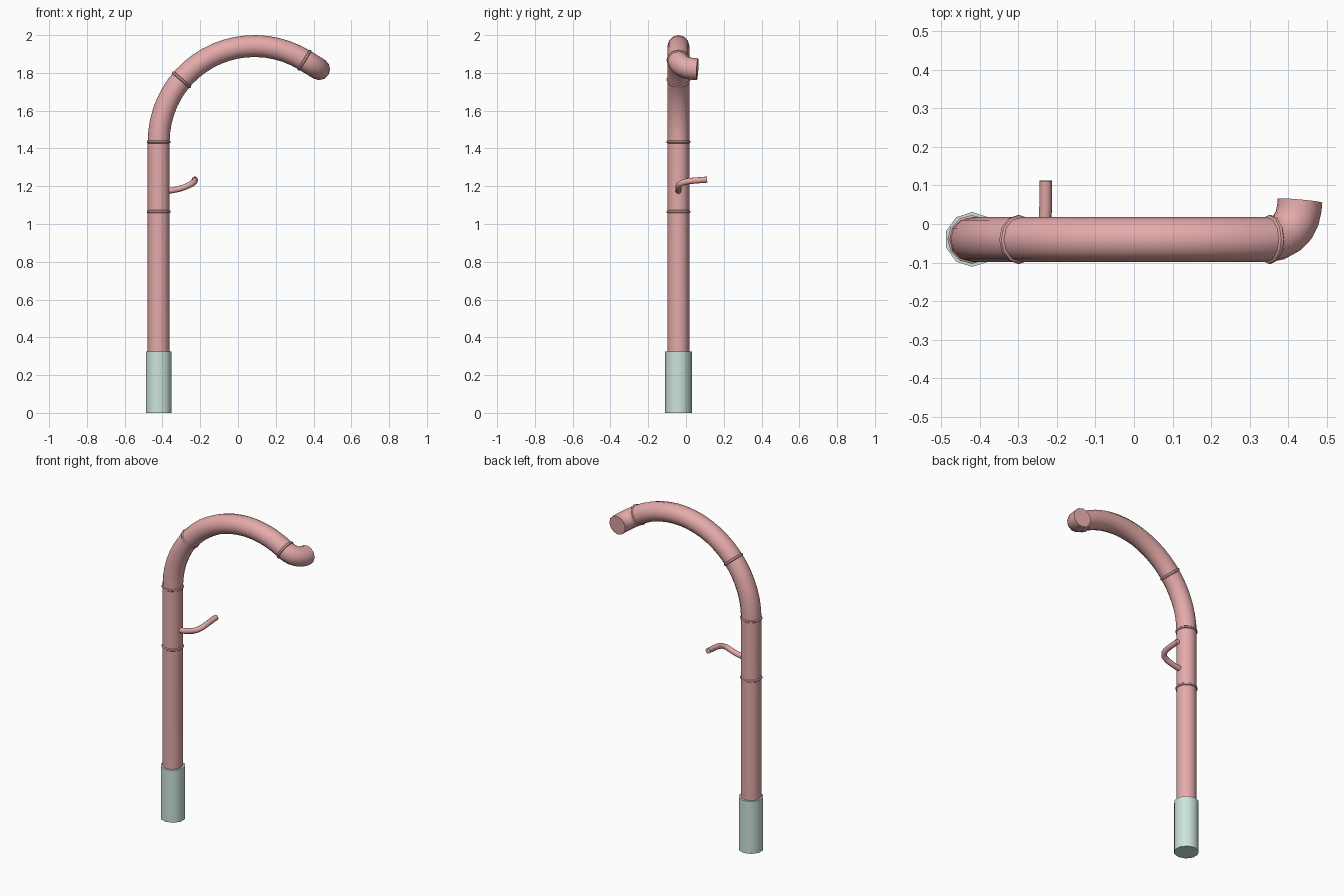
import bpy, bmesh
from math import sin, cos, pi, radians
from mathutils import Vector

if "Cube" in bpy.data.objects:
    bpy.data.objects.remove(bpy.data.objects["Cube"])


def material(name, color):
    m = bpy.data.materials.new(name)
    m.diffuse_color = color
    m.use_nodes = True
    m.node_tree.nodes["Principled BSDF"].inputs["Base Color"].default_value = m.diffuse_color
    return m


RED = material("pipe_red", (0.78, 0.40, 0.40, 1))
GREEN = material("base_green", (0.60, 0.78, 0.70, 1))


def sweep(name, path, radii, sides, mat):
    """Capped tube along a path, with a twist-free frame."""
    pts = [Vector(p) for p in path]
    if not isinstance(radii, (list, tuple)):
        radii = [radii] * len(pts)
    bm = bmesh.new()
    rings, u, last = [], Vector((0, 1, 0)), None
    for i, p in enumerate(pts):
        a = (p - pts[i - 1]).normalized() if i else Vector()
        b = (pts[i + 1] - p).normalized() if i < len(pts) - 1 else Vector()
        t = (a + b).normalized()
        if last is None:
            if abs(t.y) > 0.9:
                u = Vector((0, 0, 1))
        else:
            u = last.rotation_difference(t) @ u
        u = (u - t * u.dot(t)).normalized()
        v = t.cross(u)
        rings.append([bm.verts.new(p + radii[i] * (u * cos(2 * pi * k / sides) + v * sin(2 * pi * k / sides)))
                      for k in range(sides)])
        last = t
    for r, s in zip(rings, rings[1:]):
        for k in range(sides):
            j = (k + 1) % sides
            bm.faces.new((r[k], r[j], s[j], s[k]))
    bm.faces.new(rings[0][::-1])
    bm.faces.new(rings[-1])
    bmesh.ops.recalc_face_normals(bm, faces=bm.faces)
    me = bpy.data.meshes.new(name)
    bm.to_mesh(me)
    bm.free()
    ob = bpy.data.objects.new(name, me)
    bpy.context.collection.objects.link(ob)
    me.materials.append(mat)
    bpy.ops.object.select_all(action='DESELECT')
    ob.select_set(True)
    bpy.context.view_layer.objects.active = ob
    bpy.ops.object.shade_smooth_by_angle(angle=radians(40))
    return ob


PX, PY, R = -0.42, -0.04, 0.058
CX, CZ, BEND = 0.087, 1.435, 0.507
END = radians(121.5)


def arc(a):
    return Vector((CX - BEND * cos(a), PY, CZ + BEND * sin(a)))


def heading(a):
    return Vector((sin(a), 0, cos(a)))


# Base sleeve
sweep("base_sleeve", [(PX + 0.001, PY, 0), (PX + 0.001, PY, 0.325)], 0.071, 10, GREEN)

# Upright, big bend and end elbow in one continuous tube
path = [Vector((PX, PY, 0.30))] + [arc(END * i / 20) for i in range(21)]
start, d, y = arc(END), heading(END), Vector((0, 1, 0))
ER, TURN = 0.09, radians(84)
for i in range(1, 6):
    a = TURN * i / 5
    path.append(start + d * ER * sin(a) + y * ER * (1 - cos(a)))
path.append(path[-1] + (d * cos(TURN) + y * sin(TURN)) * 0.02)
sweep("main_pipe", path, R, 12, RED)

# Raised joint rings
joints = [(Vector((PX, PY, 1.065)), Vector((0, 0, 1)))]
joints += [(arc(a), heading(a)) for a in (0, radians(40.5), END)]
for n, (c, t) in enumerate(joints):
    offs = (-0.008, -0.004, 0.004, 0.008)
    sweep(f"joint_ring_{n + 1}", [c + t * o for o in offs], (R, 0.063, 0.063, R), 12, RED)

# Small side branch
sweep("side_branch", [(-0.40, PY, 1.174), (-0.35, PY, 1.178), (-0.315, PY, 1.185),
                      (-0.28, PY, 1.196), (-0.252, -0.035, 1.209), (-0.236, -0.018, 1.219),
                      (-0.230, 0.008, 1.226), (-0.229, 0.045, 1.230), (-0.229, 0.112, 1.235)],
      0.0165, 10, RED)
